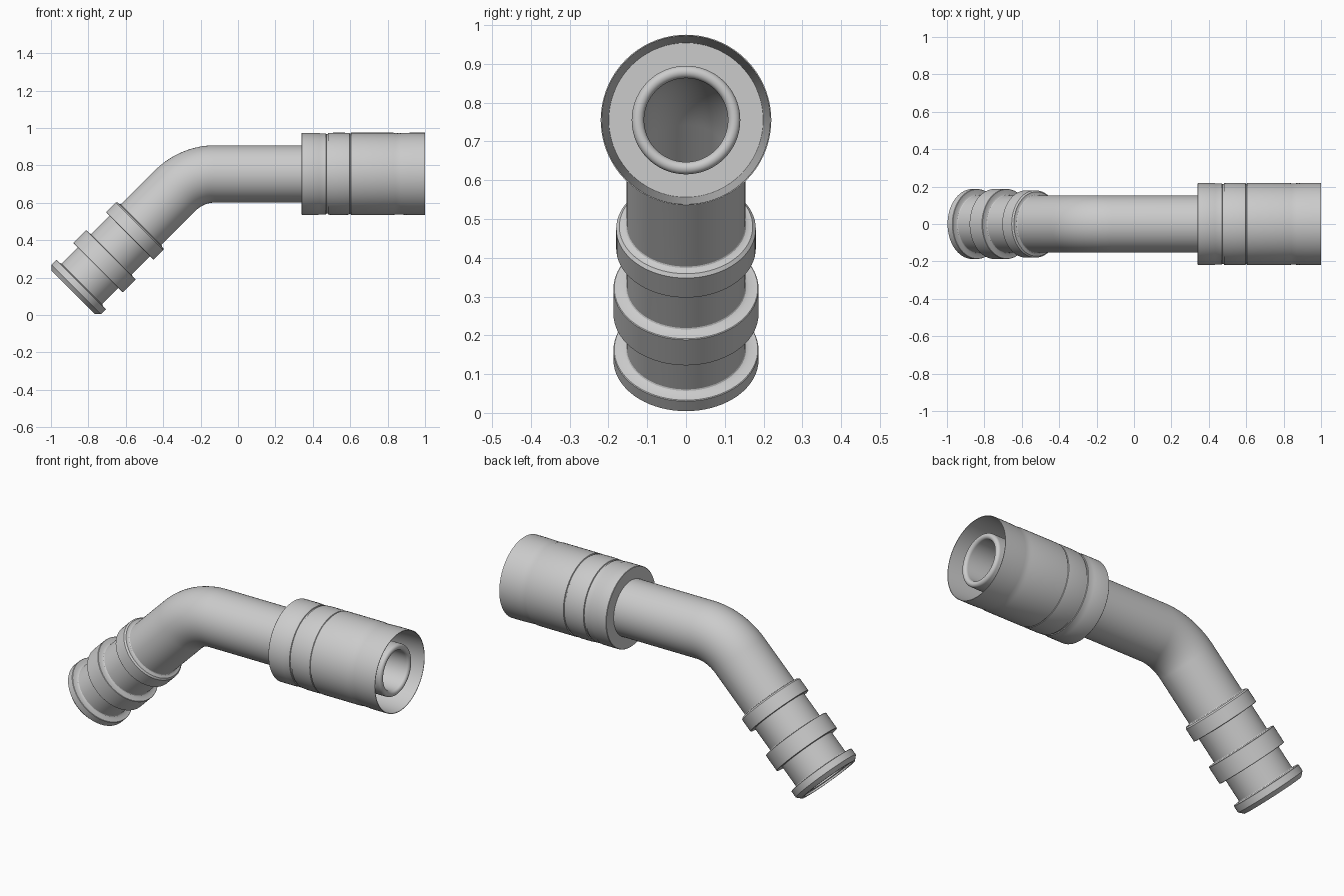
import bpy, bmesh, math
from mathutils import Vector

cube = bpy.data.objects.get("Cube")
if cube:
    bpy.data.objects.remove(cube, do_unlink=True)

SIDES = 72
BEND_X, AXIS_Z, BEND_R = -0.12, 0.755, 0.305
ANGLE = math.pi / 4
ARC = BEND_R * ANGLE          # length of the bend along the axis

grey = bpy.data.materials.new("light grey metal")
grey.use_nodes = True
grey.diffuse_color = (0.6, 0.6, 0.6, 1)
grey.node_tree.nodes["Principled BSDF"].inputs["Base Color"].default_value = (0.6, 0.6, 0.6, 1)


def frame(s):
    """Axis point and upward normal at distance s past the start of the bend."""
    a = min(max(s / BEND_R, 0), ANGLE)
    normal = Vector((-math.sin(a), 0, math.cos(a)))
    along = Vector((-math.cos(a), 0, -math.sin(a)))
    centre = Vector((BEND_X, 0, AXIS_Z - BEND_R))
    return centre + normal * BEND_R + along * (s - a * BEND_R), normal


def sweep(name, profile):
    """Sweep a closed (distance, radius) profile round the bent axis."""
    bm = bmesh.new()
    rings = []
    for s, r in profile:
        p, n = frame(s)
        ring = []
        for i in range(SIDES):
            t = 2 * math.pi * i / SIDES
            ring.append(bm.verts.new(p + n * r * math.cos(t) + Vector((0, r * math.sin(t), 0))))
        rings.append(ring)
    for a, b in zip(rings, rings[1:] + rings[:1]):
        for i in range(SIDES):
            j = (i + 1) % SIDES
            bm.faces.new((a[i], a[j], b[j], b[i]))
    bmesh.ops.recalc_face_normals(bm, faces=bm.faces)
    mesh = bpy.data.meshes.new(name)
    bm.to_mesh(mesh)
    bm.free()
    mesh.materials.append(grey)
    obj = bpy.data.objects.new(name, mesh)
    bpy.context.collection.objects.link(obj)
    bpy.ops.object.select_all(action='DESELECT')
    obj.select_set(True)
    bpy.context.view_layer.objects.active = obj
    bpy.ops.object.shade_smooth_by_angle(angle=math.radians(28))
    return obj


def at_x(x):
    return BEND_X - x


# Bent pipe: rounded nozzle lip, outer wall, then the bore back again
bend = [ARC * i / 20 for i in range(21)]
end = ARC + 0.76
lip = [(at_x(0.964) - 0.016 * math.sin(math.pi * i / 10),
        0.124 - 0.016 * math.cos(math.pi * i / 10)) for i in range(11)]
outer = [(at_x(0.62), 0.14), (at_x(0.6), 0.153)] + [(s, 0.153) for s in bend] + [(end, 0.153)]
bore = [(end, 0.11)] + [(s, 0.108) for s in reversed(bend)]
sweep("bent_pipe", lip + outer + bore)


# Raised collars on the lower leg, each with a small fillet where it meets the pipe
def collar(name, start, stop, radius, top_cut, low_cut):
    a, b = ARC + start, ARC + stop
    sweep(name, [(a - 0.012, 0.15), (a - 0.004, 0.155), (a, 0.163),
                 (a, radius - top_cut), (a + top_cut, radius),
                 (b - low_cut, radius), (b, radius - low_cut), (b, 0.15)])


collar("upper_collar", 0.262, 0.343, 0.18, 0.008, 0.002)
collar("middle_collar", 0.486, 0.583, 0.187, 0.002, 0.002)
collar("end_flange", 0.71, 0.77, 0.187, 0.002, 0.022)

# Hollow sleeve: stepped outside with fine grooves and a tapered open cup
sleeve = [(0.34, 0.148), (0.34, 0.217), (0.342, 0.219), (0.43, 0.219),
          (0.435, 0.217), (0.47, 0.217), (0.472, 0.213), (0.48, 0.213),
          (0.482, 0.218), (0.51, 0.22), (0.57, 0.22), (0.596, 0.218),
          (0.598, 0.215), (0.602, 0.215), (0.604, 0.22), (0.83, 0.22),
          (0.842, 0.217), (0.87, 0.218), (0.92, 0.22), (1.0, 0.22),
          (1.0, 0.217), (0.84, 0.21), (0.62, 0.199), (0.62, 0.135)]
sweep("connector_sleeve", [(at_x(x), r) for x, r in sleeve])
